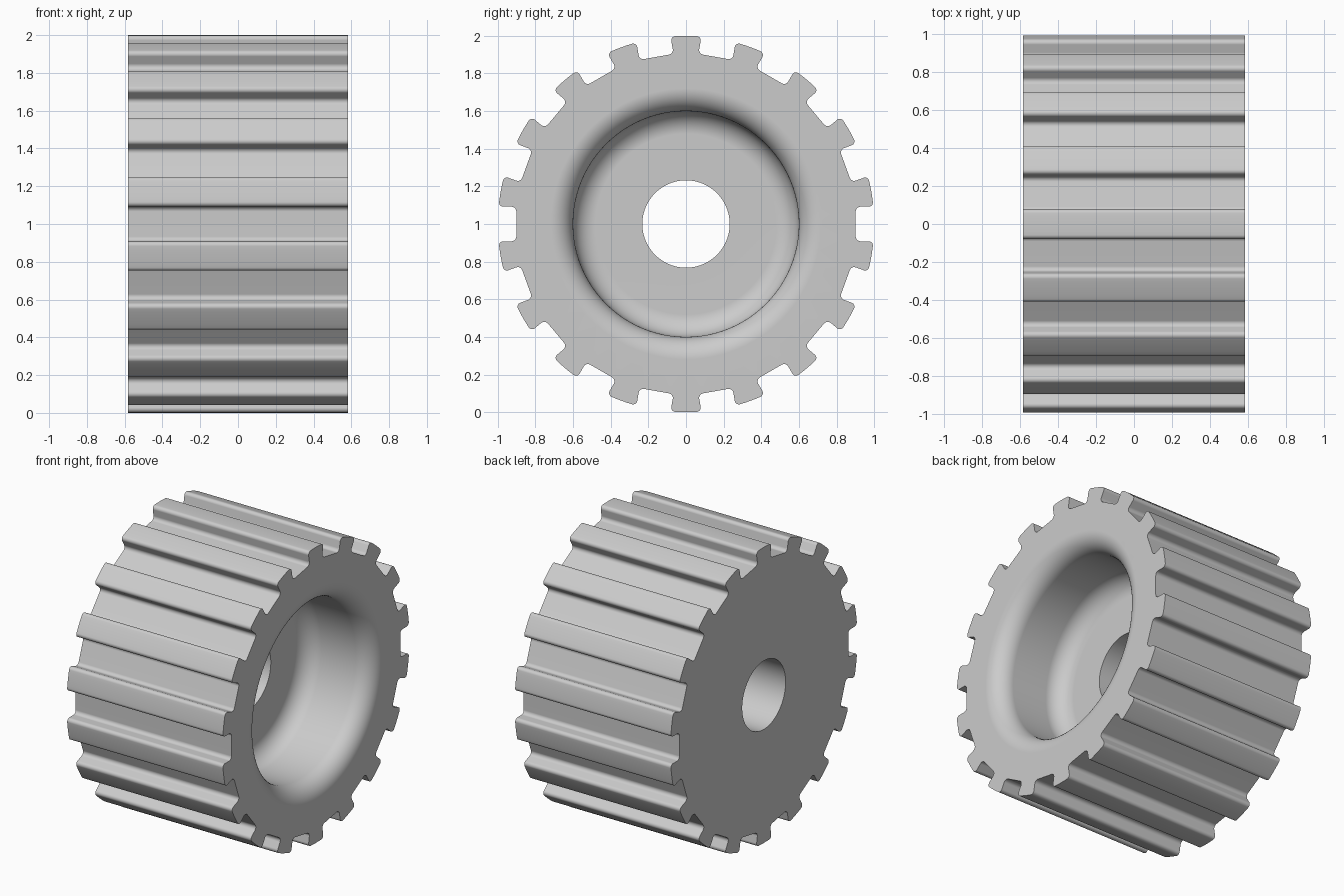
import bpy, bmesh, math
from math import sin, cos, pi, sqrt, atan2

cube = bpy.data.objects.get("Cube")
if cube:
    bpy.data.objects.remove(cube)

TEETH, HALF_LEN = 18, 0.583
ROOT, SLOT, ROOT_FILLET, TIP_FILLET = 0.902, 0.092, 0.025, 0.022
BORE, WALL, DEPTH, BLEND = 0.232, 0.6, 0.5, 0.12
SEGMENTS = 96


def arc(cx, cy, r, start, end, steps):
    """Points along a circular arc."""
    angles = [start + (end - start) * i / steps for i in range(steps + 1)]
    return [(cx + r * cos(a), cy + r * sin(a)) for a in angles]


def tooth_outline():
    """Straight-sided slots with rounded roots and tips, repeated around the rim."""
    v = SLOT + TIP_FILLET
    u = sqrt((1 - TIP_FILLET) ** 2 - v ** 2)
    tip = atan2(v, u)
    half = arc(ROOT + ROOT_FILLET, SLOT - ROOT_FILLET, ROOT_FILLET, pi, pi / 2, 5)
    half += arc(u, v, TIP_FILLET, -pi / 2, tip, 5)
    half += arc(0, 0, 1, tip, pi / TEETH, 3)[1:]
    slot = [(a, -b) for a, b in reversed(half[:-1])] + half
    points = []
    for i in range(TEETH):
        t = 2 * pi * i / TEETH
        points += [(a * cos(t) - b * sin(t), a * sin(t) + b * cos(t)) for a, b in slot]
    return points


def add_loop(bm, points, x):
    verts = [bm.verts.new((x, y, z + 1)) for y, z in points]
    edges = [bm.edges.new((verts[i - 1], verts[i])) for i in range(len(verts))]
    return verts, edges


def skin(bm, a, b):
    """Quads between two matching loops."""
    for i in range(len(a)):
        bm.faces.new((a[i - 1], a[i], b[i], b[i - 1]))


def cap(bm, outer, inner):
    bmesh.ops.triangle_fill(bm, edges=outer + inner, use_beauty=True)


bm = bmesh.new()

# Toothed rim
outline = tooth_outline()
back_rim, back_edges = add_loop(bm, outline, -HALF_LEN)
front_rim, front_edges = add_loop(bm, outline, HALF_LEN)
skin(bm, back_rim, front_rim)

# Recess with rounded mouth and floor, then the through bore
floor = HALF_LEN - DEPTH
profile = arc(HALF_LEN - BLEND, WALL + BLEND, BLEND, 0, -pi / 2, 12)
profile += arc(floor + BLEND, WALL - BLEND, BLEND, pi / 2, pi, 12)
profile += [(floor, BORE), (-HALF_LEN, BORE)]
loops = []
for x, r in profile:
    loops.append(add_loop(bm, arc(0, 0, r, 0, 2 * pi, SEGMENTS)[:-1], x))
for first, second in zip(loops, loops[1:]):
    skin(bm, first[0], second[0])

# Flat end faces
cap(bm, front_edges, loops[0][1])
cap(bm, back_edges, loops[-1][1])
bmesh.ops.recalc_face_normals(bm, faces=bm.faces[:])

mesh = bpy.data.meshes.new("toothed_pulley")
bm.to_mesh(mesh)
bm.free()
pulley = bpy.data.objects.new("toothed_pulley", mesh)
bpy.context.collection.objects.link(pulley)

# Plain grey
grey = bpy.data.materials.new("light_grey")
grey.use_nodes = True
color = (0.6, 0.6, 0.6, 1)
grey.diffuse_color = color
grey.node_tree.nodes["Principled BSDF"].inputs["Base Color"].default_value = color
mesh.materials.append(grey)

# Smooth fillets, crisp flat faces
bpy.ops.object.select_all(action='DESELECT')
pulley.select_set(True)
bpy.context.view_layer.objects.active = pulley
bpy.ops.object.shade_smooth_by_angle(angle=math.radians(32))
normals = pulley.modifiers.new("flat_face_normals", 'WEIGHTED_NORMAL')
normals.keep_sharp = True
